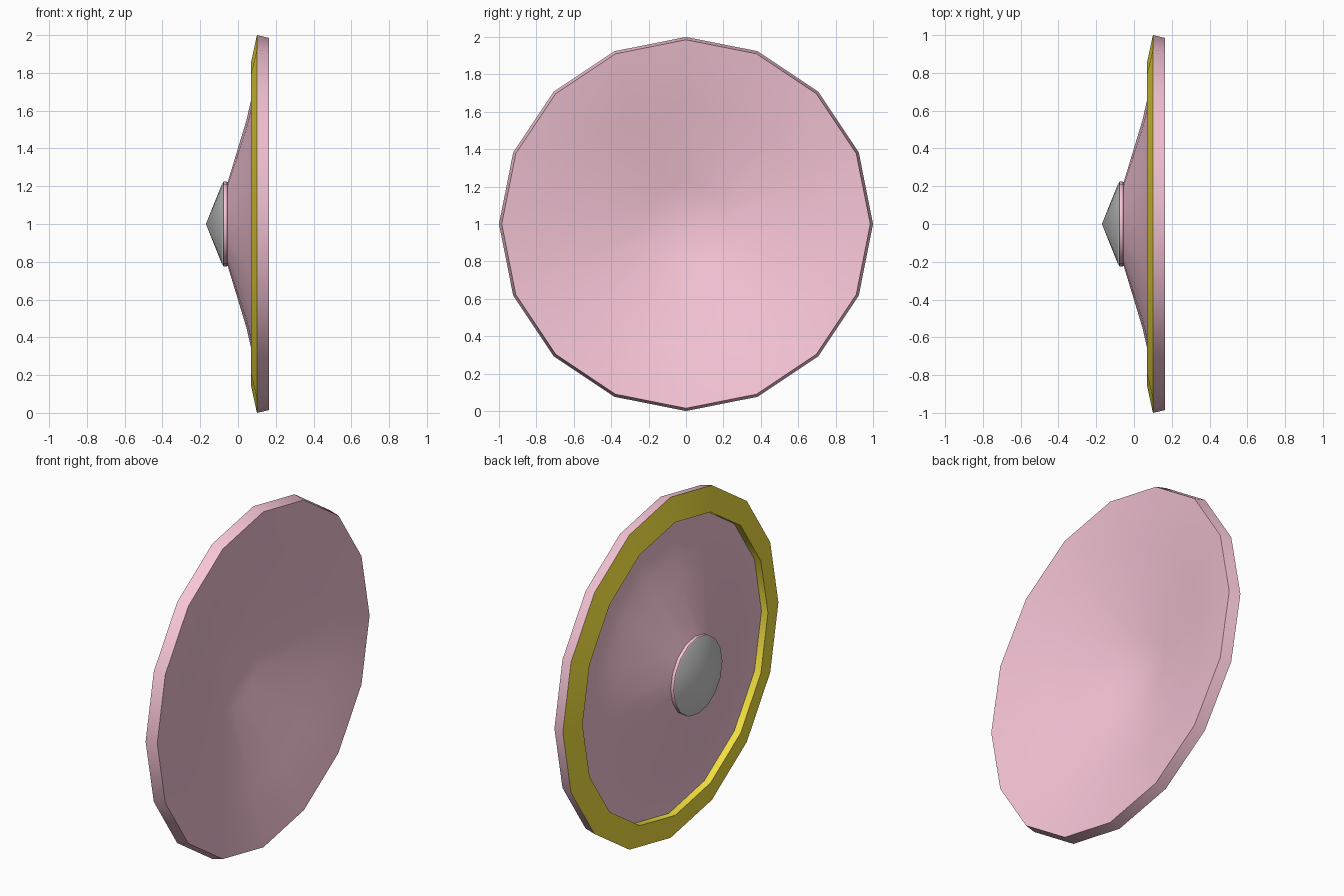
import bpy, bmesh, math
from mathutils import Vector

if "Cube" in bpy.data.objects:
    bpy.data.objects.remove(bpy.data.objects["Cube"])

SIDES = 16
AXIS = Vector((0, 0, 1))  # the lathe axis runs along x through this point


def material(name, color):
    m = bpy.data.materials.new(name)
    m.diffuse_color = color
    m.use_nodes = True
    m.node_tree.nodes["Principled BSDF"].inputs["Base Color"].default_value = m.diffuse_color
    return m


def lathe(name, profile, mat=None):
    """Turn (x, radius) points around the x axis."""
    bm = bmesh.new()
    verts = [bm.verts.new(AXIS + Vector((x, 0, r))) for x, r in profile]
    edges = [bm.edges.new(pair) for pair in zip(verts, verts[1:])]
    bmesh.ops.spin(bm, geom=verts + edges, cent=AXIS, axis=(1, 0, 0),
                   angle=math.tau, steps=SIDES, use_merge=True)
    bmesh.ops.remove_doubles(bm, verts=bm.verts, dist=1e-4)
    bmesh.ops.recalc_face_normals(bm, faces=bm.faces)
    # open profiles: make the outermost-back face look towards -x
    back = min(bm.faces, key=lambda f: f.calc_center_median().x)
    if back.normal.x > 0:
        bmesh.ops.reverse_faces(bm, faces=bm.faces)
    mesh = bpy.data.meshes.new(name)
    bm.to_mesh(mesh)
    bm.free()
    ob = bpy.data.objects.new(name, mesh)
    bpy.context.collection.objects.link(ob)
    if mat:
        mesh.materials.append(mat)
    bpy.ops.object.select_all(action='DESELECT')
    ob.select_set(True)
    bpy.context.view_layer.objects.active = ob
    bpy.ops.object.shade_smooth_by_angle(angle=math.radians(30))
    return ob


pink = material("pink", (0.93, 0.56, 0.68, 1))
yellow = material("yellow", (0.9, 0.75, 0.05, 1))

# Hollow bowl: concave face, rim band, then the back down to the hub collar
lathe("dish", [
    (-0.06, 0), (-0.03, 0.22), (0.097, 0.66), (0.165, 0.985),
    (0.10, 1.0), (0.112, 0.86), (0.07, 0.66), (0.045, 0.55), (-0.055, 0.22),
    (-0.058, 0.225), (-0.077, 0.225), (-0.08, 0.22), (-0.08, 0)], pink)

# Sloped ring on the back of the rim
lathe("rim_ring", [(0.10, 1.0), (0.07, 0.86), (0.112, 0.86)], yellow)

# Pointed cap on the hub
lathe("hub_cone", [(-0.081, 0), (-0.081, 0.222), (-0.17, 0)])
